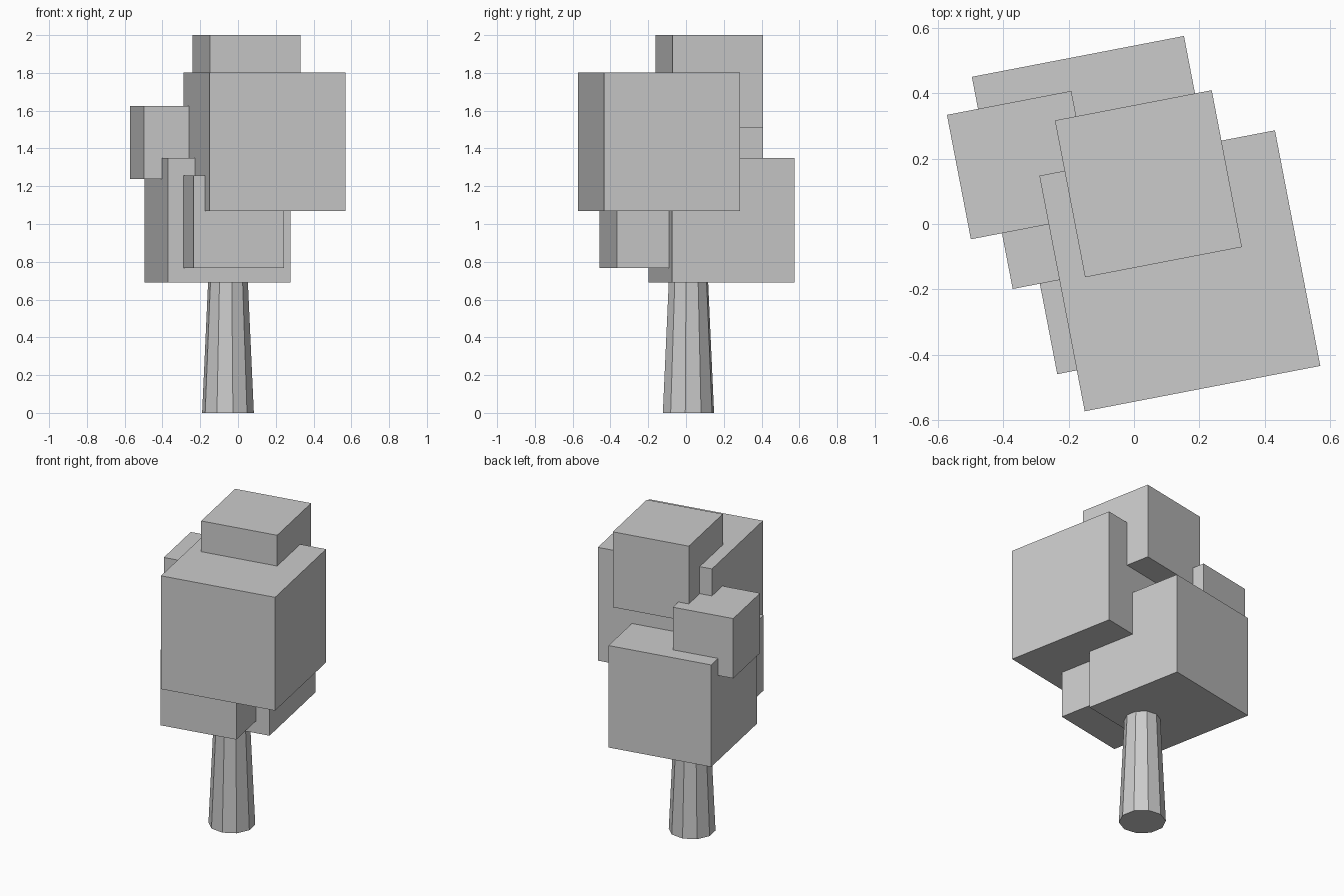
import bpy
import math

default = bpy.data.objects.get("Cube")
if default:
    bpy.data.objects.remove(default, do_unlink=True)

TURN = math.radians(10.9)

# Single plain grey for the whole tree
grey = bpy.data.materials.new("light_grey")
grey.use_nodes = True
colour = (0.6, 0.6, 0.6, 1.0)
grey.diffuse_color = colour
grey.node_tree.nodes["Principled BSDF"].inputs["Base Color"].default_value = colour


def finish(name):
    obj = bpy.context.object
    obj.name = name
    obj.data.name = name
    obj.data.materials.append(grey)
    return obj


def foliage_cube(name, x, y, bottom, size):
    """Cube of leaves resting at the given height, turned with the tree."""
    bpy.ops.mesh.primitive_cube_add(
        size=size, location=(x, y, bottom + size / 2), rotation=(0, 0, TURN))
    return finish(name)


# Tapered ten-sided trunk, its top buried in the lowest foliage
trunk_height = 0.76
bpy.ops.mesh.primitive_cone_add(
    vertices=10, radius1=0.138, radius2=0.103, depth=trunk_height,
    location=(-0.053, 0.013, trunk_height / 2), rotation=(0, 0, TURN))
finish("trunk")

# Overlapping foliage cubes
foliage_cube("foliage_lower_back", -0.109, 0.188, 0.69, 0.66)
foliage_cube("foliage_lower_front", -0.041, -0.173, 0.768, 0.488)
foliage_cube("foliage_main", 0.14, -0.143, 1.068, 0.733)
foliage_cube("foliage_side", -0.345, 0.18, 1.239, 0.387)
foliage_cube("foliage_top", 0.044, 0.123, 1.512, 0.488)
